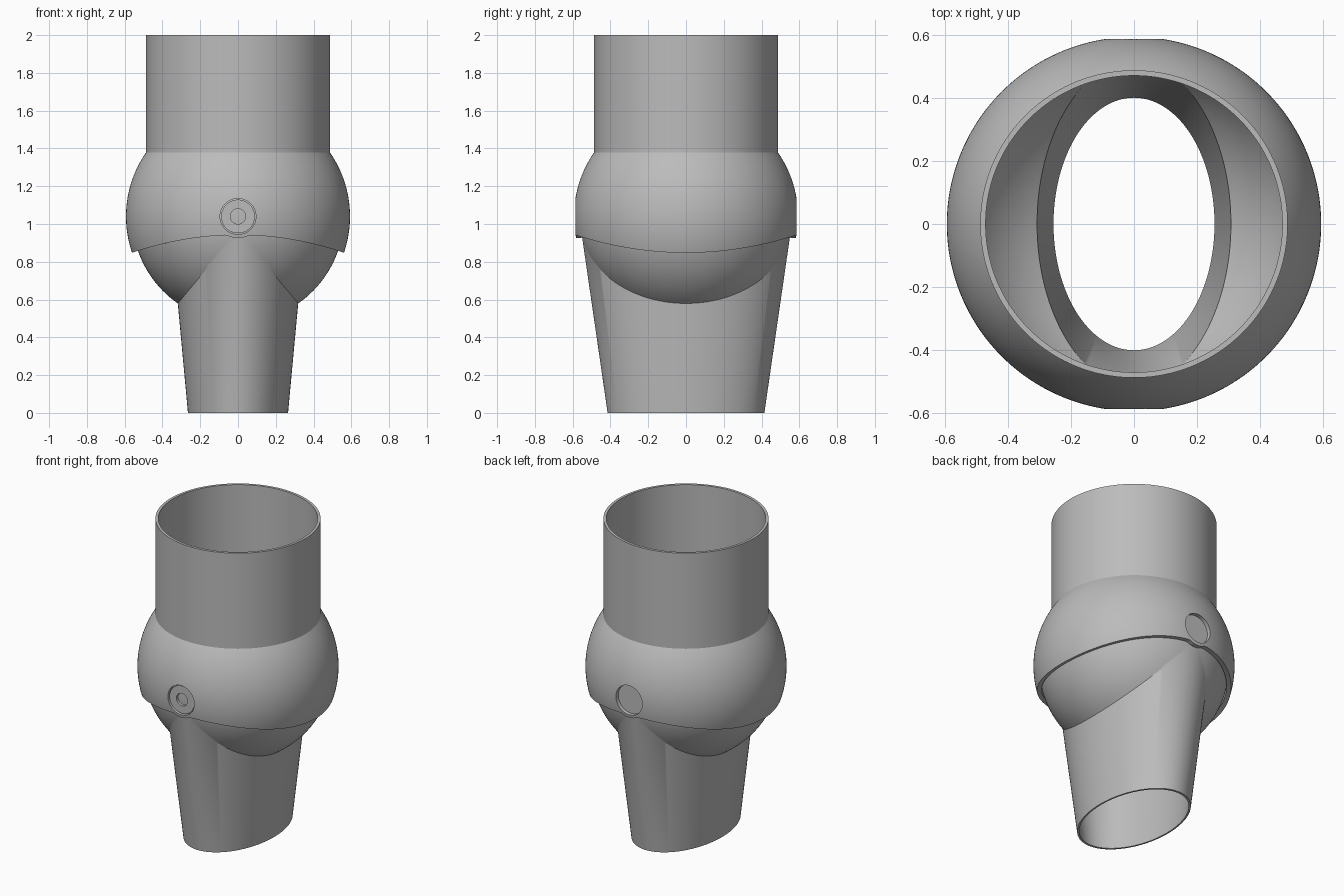
import bpy, bmesh, math
from mathutils import Vector

if "Cube" in bpy.data.objects:
    bpy.data.objects.remove(bpy.data.objects["Cube"], do_unlink=True)

SEGMENTS = 256
CENTRE = 1.04          # height of the joint centre
TAPER = 0.35           # growth of the lower sleeve per unit of height

grey = bpy.data.materials.new("plain grey")
grey.use_nodes = True
grey.diffuse_color = (0.5, 0.5, 0.5, 1)
grey.node_tree.nodes["Principled BSDF"].inputs["Base Color"].default_value = grey.diffuse_color


def sweep(name, column, segments):
    """Join closed profile loops, one per angle, into a ring-shaped solid."""
    bm = bmesh.new()
    loops = [[bm.verts.new(p) for p in column(2 * math.pi * i / segments)]
             for i in range(segments)]
    count = len(loops[0])
    for i in range(segments):
        a, b = loops[i], loops[(i + 1) % segments]
        for j in range(count):
            k = (j + 1) % count
            bm.faces.new((a[j], b[j], b[k], a[k]))
    bmesh.ops.remove_doubles(bm, verts=bm.verts, dist=1e-5)
    bmesh.ops.recalc_face_normals(bm, faces=bm.faces)
    mesh = bpy.data.meshes.new(name)
    bm.to_mesh(mesh)
    bm.free()
    mesh.materials.append(grey)
    obj = bpy.data.objects.new(name, mesh)
    bpy.context.collection.objects.link(obj)
    return obj


def activate(obj):
    bpy.ops.object.select_all(action='DESELECT')
    obj.select_set(True)
    bpy.context.view_layer.objects.active = obj


def smooth(obj):
    activate(obj)
    bpy.ops.object.shade_smooth_by_angle(angle=math.radians(30))


def sphere_arc(radius, low, high, steps):
    """Radius and height pairs along a sphere, from low to high."""
    a = math.asin((low - CENTRE) / radius)
    b = math.asin((high - CENTRE) / radius)
    angles = [a + (b - a) * i / steps for i in range(steps + 1)]
    return [(radius * math.cos(t), CENTRE + radius * math.sin(t)) for t in angles]


def place(angle, profile):
    return [Vector((r * math.cos(angle), r * math.sin(angle), z)) for r, z in profile]


# Upper socket: round tube flaring into a spherical shell with an arched rim
def rim_height(angle, radius):
    z = 0.9
    for _ in range(8):
        x = math.cos(angle) * math.sqrt(radius ** 2 - (z - CENTRE) ** 2)
        z = 0.942 - 0.3 * x * x
    if abs(x) < 0.115:
        z = min(z, CENTRE - math.sqrt(0.115 ** 2 - x * x))
    return z


def socket_column(angle):
    skins = []
    for ball, tube in ((0.593, 0.487), (0.565, 0.47)):
        neck = CENTRE + math.sqrt(ball ** 2 - tube ** 2)
        skins.append(sphere_arc(ball, rim_height(angle, ball), neck, 28) + [(tube, 2.0)])
    return place(angle, skins[0] + skins[1][::-1])


socket = sweep("upper_socket", socket_column, SEGMENTS)

# Pin hole through the front and back of the socket
bpy.ops.mesh.primitive_cylinder_add(vertices=64, radius=0.095, depth=2,
                                    location=(0, 0, CENTRE),
                                    rotation=(math.pi / 2, 0, 0))
cutter = bpy.context.object
cutter.name = "pin_hole_cutter"
cutter.hide_render = True
cutter.data.materials.append(grey)
cut = socket.modifiers.new("pin_hole", 'BOOLEAN')
cut.operation = 'DIFFERENCE'
cut.solver = 'EXACT'
cut.object = cutter
activate(socket)
bpy.ops.object.modifier_apply(modifier=cut.name)
bpy.data.objects.remove(cutter, do_unlink=True)
smooth(socket)


# Lower sleeve: tapered oval tube running into the inner ball
def sleeve_skin(angle, half_x, half_y, ball):
    c = half_x * half_y / math.hypot(half_y * math.cos(angle), half_x * math.sin(angle))
    # Height where the oval cone meets the ball at this angle
    qa = 1 + (c * TAPER) ** 2
    qb = c * c * TAPER - CENTRE
    qc = c * c + CENTRE ** 2 - ball ** 2
    meet = (-qb - math.sqrt(max(0, qb * qb - qa * qc))) / qa
    return [(c, 0)] + sphere_arc(ball, meet, 1.25, 28)


def sleeve_column(angle):
    outer = sleeve_skin(angle, 0.265, 0.415, 0.56)
    inner = sleeve_skin(angle, 0.255, 0.4, 0.55)
    return place(angle, outer + inner[::-1])


smooth(sweep("lower_sleeve", sleeve_column, SEGMENTS))


# Hinge pins: the front one has a small socket, the back one is plain
def add_pin(name, side, profile):
    def column(angle):
        return [Vector((r * math.cos(angle), side * y, CENTRE + r * math.sin(angle)))
                for r, y in profile]
    smooth(sweep(name, column, 64))


add_pin("front_pin", -1, [(0, 0.53), (0.089, 0.53), (0.089, 0.576),
                          (0.04, 0.576), (0.04, 0.556), (0, 0.556)])
add_pin("back_pin", 1, [(0, 0.53), (0.094, 0.53), (0.094, 0.562), (0, 0.562)])
